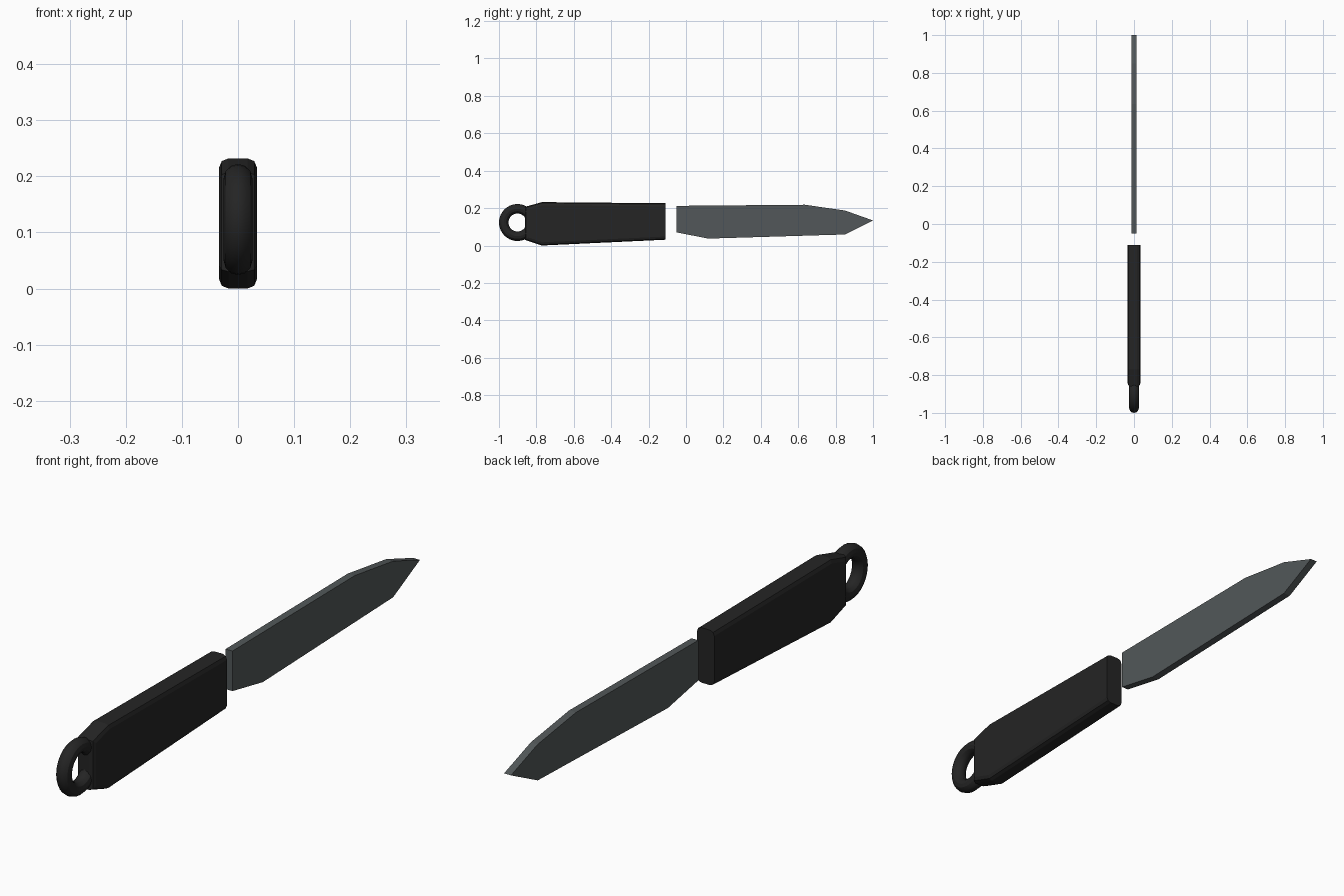
import bpy, bmesh, math

if "Cube" in bpy.data.objects:
    bpy.data.objects.remove(bpy.data.objects["Cube"])


def material(name, rgb):
    m = bpy.data.materials.new(name)
    m.diffuse_color = (*rgb, 1)
    m.use_nodes = True
    m.node_tree.nodes["Principled BSDF"].inputs["Base Color"].default_value = m.diffuse_color
    return m


black = material("black rubber", (0.018, 0.018, 0.018))
steel = material("dark steel", (0.085, 0.097, 0.1))


def plate(name, outline, half, mat, bevel=0.0, flat_y=None):
    """Extrude a (y, z) outline along x; bevel the rim except at y = flat_y."""
    bm = bmesh.new()
    n = len(outline)
    left = [bm.verts.new((-half, y, z)) for y, z in outline]
    right = [bm.verts.new((half, y, z)) for y, z in outline]
    bm.faces.new(left)
    bm.faces.new(right[::-1])
    for i in range(n):
        j = (i + 1) % n
        bm.faces.new((left[i], right[i], right[j], left[j]))
    bmesh.ops.recalc_face_normals(bm, faces=bm.faces)
    if bevel:
        rim = [e for e in bm.edges
               if abs(e.verts[0].co.x - e.verts[1].co.x) < 1e-5
               and not all(abs(v.co.y - flat_y) < 1e-5 for v in e.verts)]
        bmesh.ops.bevel(bm, geom=rim, offset=bevel, segments=2,
                        profile=0.5, affect='EDGES')
    me = bpy.data.meshes.new(name)
    bm.to_mesh(me)
    bm.free()
    me.materials.append(mat)
    ob = bpy.data.objects.new(name, me)
    bpy.context.collection.objects.link(ob)
    return ob


# Handle: tapered grip with rounded long edges and a flat front end
plate("handle", [(-0.86, 0.207), (-0.77, 0.232), (-0.11, 0.226),
                 (-0.11, 0.031), (-0.77, 0.0), (-0.86, 0.03)],
      0.034, black, 0.017, -0.11)

# Blade: flat plate with a pointed tip, separated from the handle by a gap
plate("blade", [(-0.05, 0.212), (0.635, 0.218), (0.85, 0.187), (1.0, 0.134),
                (0.85, 0.059), (0.12, 0.037), (-0.05, 0.07)], 0.0135, steel)

# Ring at the butt of the handle
bpy.ops.mesh.primitive_torus_add(major_radius=0.0735, minor_radius=0.0255,
                                 major_segments=32, minor_segments=12,
                                 location=(0, -0.901, 0.123),
                                 rotation=(0, math.pi / 2, 0))
ring = bpy.context.object
ring.name = "lanyard_ring"
ring.data.materials.append(black)
bpy.ops.object.shade_smooth_by_angle()
